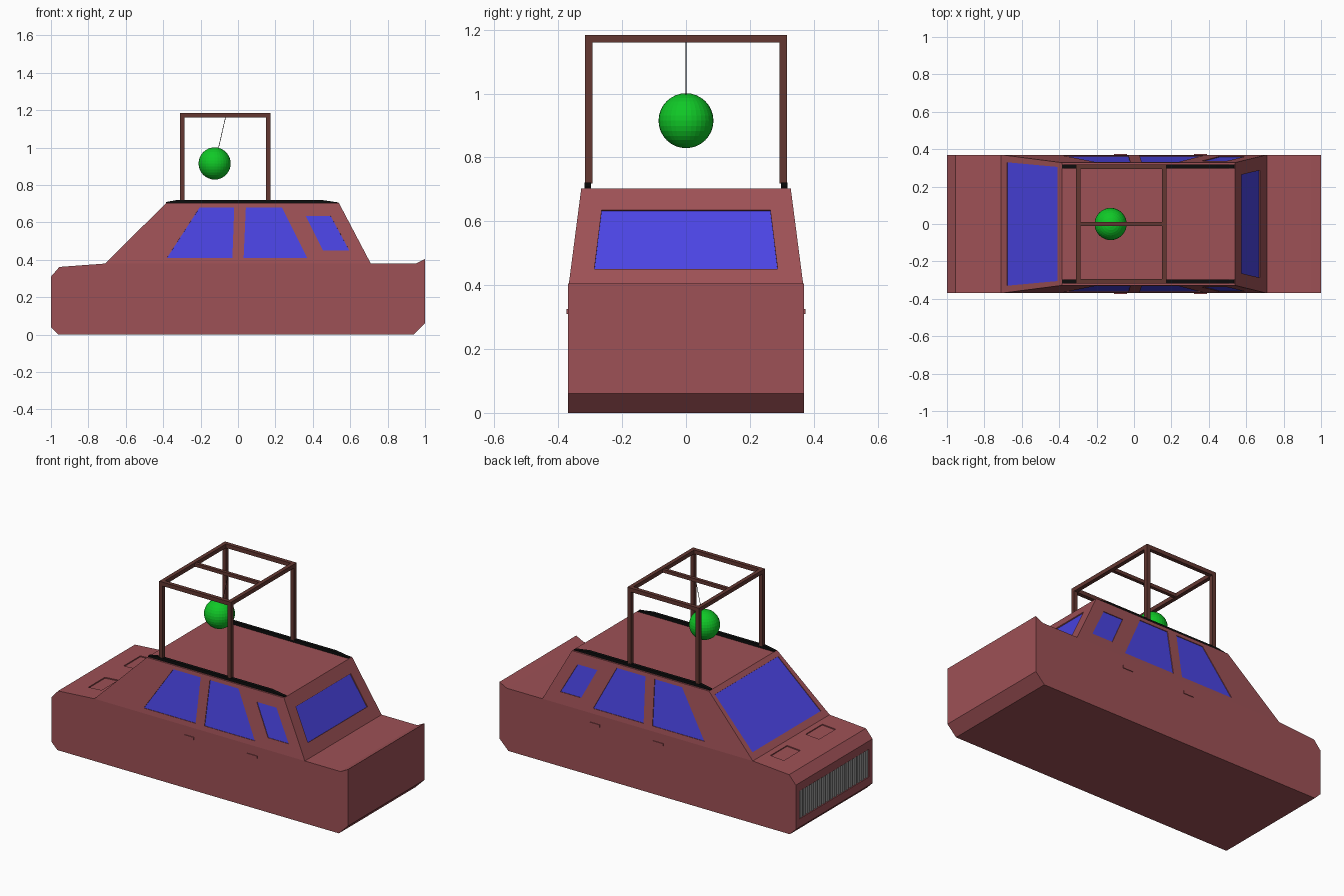
import bpy, bmesh
from mathutils import Vector

if "Cube" in bpy.data.objects:
    bpy.data.objects.remove(bpy.data.objects["Cube"])


def material(name, rgb):
    m = bpy.data.materials.new(name)
    m.diffuse_color = (*rgb, 1)
    m.use_nodes = True
    m.node_tree.nodes["Principled BSDF"].inputs["Base Color"].default_value = m.diffuse_color
    return m


RED = material("dusty_red", (0.34, 0.082, 0.092))
BLUE = material("window_blue", (0.07, 0.058, 0.77))
GREEN = material("ball_green", (0.005, 0.58, 0.02))
BROWN = material("frame_brown", (0.125, 0.039, 0.031))
BLACK = material("rail_black", (0.004, 0.004, 0.004))
GREY = material("grille_grey", (0.30, 0.30, 0.30))


def finish(name, bm, mat=None):
    bmesh.ops.recalc_face_normals(bm, faces=bm.faces)
    me = bpy.data.meshes.new(name)
    bm.to_mesh(me)
    bm.free()
    ob = bpy.data.objects.new(name, me)
    bpy.context.collection.objects.link(ob)
    if mat:
        me.materials.append(mat)
    return ob


def prism(bm, pts, start, end):
    """Closed prism between pts + start and pts + end."""
    a = [bm.verts.new(Vector(p) + start) for p in pts]
    b = [bm.verts.new(Vector(p) + end) for p in pts]
    faces = [bm.faces.new(a), bm.faces.new(b[::-1])]
    for i in range(len(a)):
        j = (i + 1) % len(a)
        faces.append(bm.faces.new((a[i], b[i], b[j], a[j])))
    return faces


def add_box(bm, lo, hi):
    pts = [(lo[0], lo[1], 0), (hi[0], lo[1], 0), (hi[0], hi[1], 0), (lo[0], hi[1], 0)]
    prism(bm, pts, Vector((0, 0, lo[2])), Vector((0, 0, hi[2])))


def box(name, lo, hi, mat):
    bm = bmesh.new()
    add_box(bm, lo, hi)
    return finish(name, bm, mat)


# Car body: side profile extruded across, then the tapered cabin drawn upward
W, ROOF_W, BELT, ROOF = 0.37, 0.328, 0.38, 0.703
profile = [(-1, 0.04), (-0.96, 0), (0.94, 0), (1, 0.06), (1, 0.405), (0.95, BELT),
           (0.71, BELT), (-0.71, BELT), (-0.955, 0.362), (-1, 0.31)]
bm = bmesh.new()
prism(bm, [(x, 0, z) for x, z in profile], Vector((0, -W, 0)), Vector((0, W, 0)))
belt = [f for f in bm.faces if abs(f.calc_center_median().x) < 0.01
        and abs(f.calc_center_median().z - BELT) < 0.001]
top = bmesh.ops.extrude_discrete_faces(bm, faces=belt)["faces"][0]
for v in top.verts:
    v.co = (-0.385 if v.co.x < 0 else 0.54, ROOF_W if v.co.y > 0 else -ROOF_W, ROOF)
body = finish("car_body", bm, RED)


# Points on the sloping cabin and hood surfaces
def rise(z):
    return (z - BELT) / (ROOF - BELT)


def on_side(x, z, s):
    return (x, s * (W + (ROOF_W - W) * rise(z)), z)


def on_front(y, z):
    return (-0.71 + 0.325 * rise(z), y, z)


def on_rear(y, z):
    return (0.71 - 0.17 * rise(z), y, z)


def on_hood(x, y):
    return (x, y, 0.362 + (x + 0.955) / 0.245 * 0.018)


cutters = bmesh.new()


def recess(name, pts, outward, depth, mat=None):
    """Cut a shallow pocket, optionally floored with a thin coloured plate."""
    p = [Vector(q) for q in pts]
    n = (p[1] - p[0]).cross(p[2] - p[0]).normalized()
    if n.dot(Vector(outward)) < 0:
        n = -n
    prism(cutters, p, n * -depth, n * 0.02)
    if mat:
        pane = bmesh.new()
        prism(pane, p, n * -(depth + 0.001), n * -(depth - 0.004))
        finish(name, pane, mat)


# Side windows, mirrored
side_windows = {
    "front_door_window": [(-0.38, 0.41), (-0.03, 0.41), (-0.02, 0.68), (-0.205, 0.68)],
    "rear_door_window": [(0.03, 0.41), (0.37, 0.41), (0.235, 0.68), (0.042, 0.68)],
    "quarter_window": [(0.455, 0.45), (0.595, 0.45), (0.495, 0.635), (0.362, 0.635)],
}
for s, tag in ((-1, "right"), (1, "left")):
    for name, pts in side_windows.items():
        recess(f"{name}_{tag}", [on_side(x, z, s) for x, z in pts], (0, s, 0), 0.008, BLUE)

# Windscreen and rear window
recess("windscreen", [on_front(-0.33, 0.41), on_front(0.33, 0.41),
                      on_front(0.305, 0.68), on_front(-0.305, 0.68)], (-1, 0, 1), 0.008, BLUE)
recess("rear_window", [on_rear(-0.287, 0.45), on_rear(0.287, 0.45),
                       on_rear(0.264, 0.635), on_rear(-0.264, 0.635)], (1, 0, 1), 0.01, BLUE)

# Hood vents
for s in (-1, 1):
    recess("hood_vent", [on_hood(x, s * y) for x, y in
                         ((-0.835, 0.09), (-0.745, 0.09), (-0.745, 0.25), (-0.835, 0.25))],
           (0, 0, 1), 0.006)

# Grille with upright slats
G = 0.335
recess("grille_panel", [(-1, -G, 0.09), (-1, G, 0.09), (-1, G, 0.26), (-1, -G, 0.26)],
       (-1, 0, 0), 0.018, GREY)
bm = bmesh.new()
count = 18
for i in range(count):
    y = -G + 2 * G * (i + 0.5) / count
    add_box(bm, (-0.998, y - 0.012, 0.092), (-0.981, y + 0.012, 0.258))
finish("grille_slats", bm, GREY)

# Cut all pockets into the body
cutter = finish("pocket_cutter", cutters, RED)
cutter.hide_render = True
mod = body.modifiers.new("pockets", "BOOLEAN")
mod.operation, mod.solver, mod.object = "DIFFERENCE", "EXACT", cutter
bpy.context.view_layer.objects.active = body
bpy.ops.object.modifier_apply(modifier=mod.name)
bpy.data.objects.remove(cutter)

for s, tag in ((-1, "right"), (1, "left")):
    # Door handles
    for name, x in (("front", -0.072), ("rear", 0.355)):
        ys = sorted((s * 0.365, s * 0.374))
        box(f"{name}_door_handle_{tag}", (x - 0.034, ys[0], 0.309), (x + 0.034, ys[1], 0.325), RED)
    # Roof rails with sloping ends
    bm = bmesh.new()
    rail = [(-0.385, 0.70), (0.54, 0.70), (0.535, 0.707), (0.44, 0.721), (-0.32, 0.721), (-0.385, 0.709)]
    prism(bm, [(x, s * 0.308, z) for x, z in rail], Vector((0, -0.01, 0)), Vector((0, 0.01, 0)))
    finish(f"roof_rail_{tag}", bm, BLACK)
    # Frame posts and lengthwise top bars
    ys = sorted((s * 0.293, s * 0.317))
    for name, x in (("front", -0.31), ("rear", 0.15)):
        box(f"{name}_post_{tag}", (x, ys[0], 0.718), (x + 0.024, ys[1], 1.16), BROWN)
    box(f"top_bar_{tag}", (-0.31, ys[0], 1.16), (0.174, ys[1], 1.184), BROWN)

# Crosswise top bars and the centre beam carrying the ball
for name, x in (("front", -0.31), ("rear", 0.15)):
    box(f"{name}_cross_bar", (x, -0.293, 1.16), (x + 0.024, 0.293, 1.184), BROWN)
box("centre_beam", (-0.286, -0.01, 1.162), (0.15, 0.01, 1.182), BROWN)

# Hanging ball and its string
bpy.ops.mesh.primitive_uv_sphere_add(segments=32, ring_count=16, radius=0.086,
                                     location=(-0.125, 0, 0.915))
ball = bpy.context.object
ball.name = "hanging_ball"
ball.data.materials.append(GREEN)

low, high = Vector((-0.106, 0, 0.99)), Vector((-0.066, 0, 1.165))
bpy.ops.mesh.primitive_cylinder_add(vertices=6, radius=0.0015, depth=(high - low).length,
                                    location=(low + high) / 2,
                                    rotation=(high - low).to_track_quat("Z", "Y").to_euler())
string = bpy.context.object
string.name = "string"
string.data.materials.append(BLACK)
